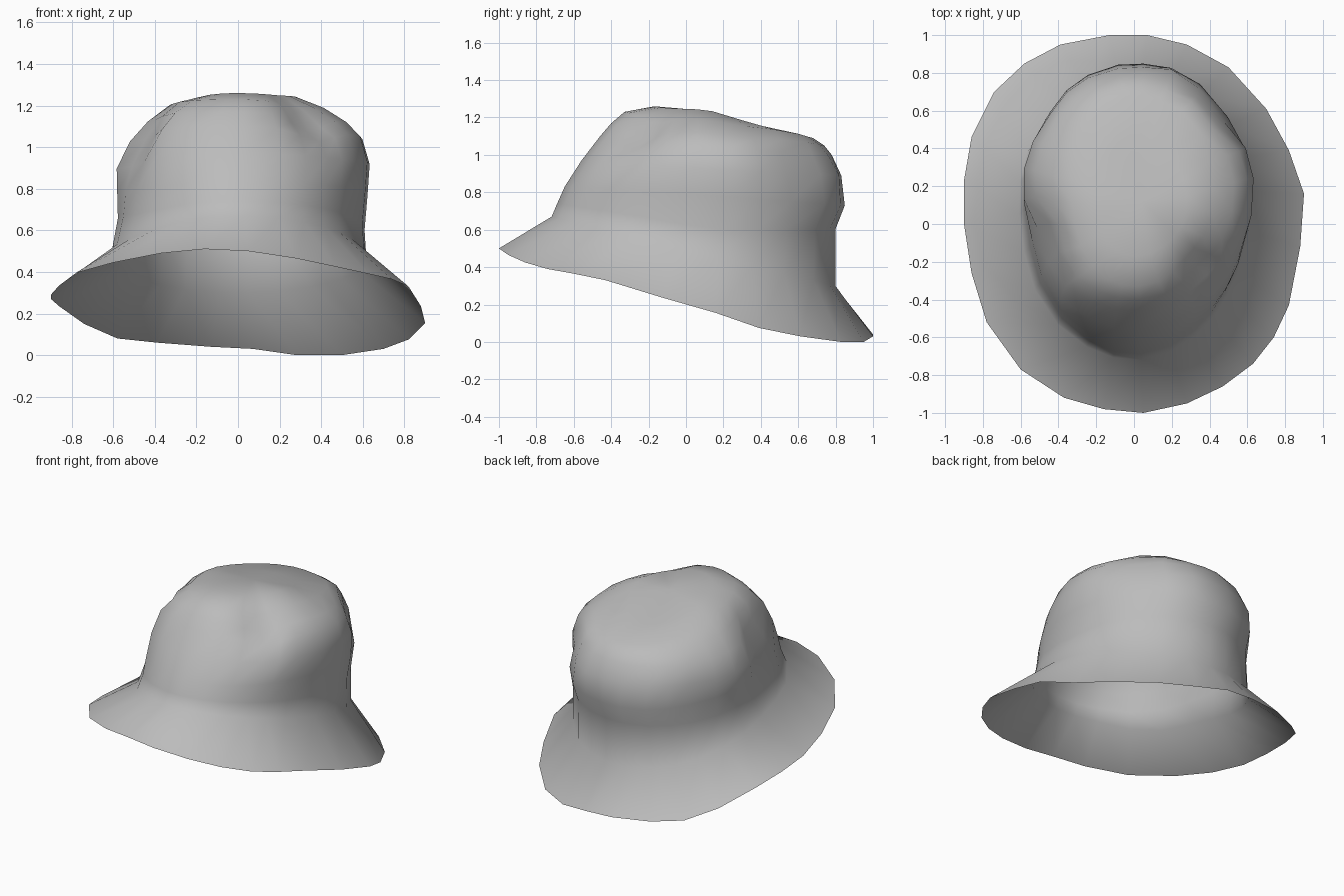
import bpy, bmesh, math
from mathutils import Vector

# Wavy outline of the brim edge
BRIM = [
    (0.07, 1.0, 0.03), (-0.13, 1.0, 0.04), (-0.39, 0.95, 0.06), (-0.58, 0.85, 0.08),
    (-0.74, 0.70, 0.15), (-0.86, 0.46, 0.235), (-0.90, 0.23, 0.27), (-0.90, 0.0, 0.29),
    (-0.86, -0.26, 0.335), (-0.78, -0.52, 0.395), (-0.60, -0.77, 0.445),
    (-0.37, -0.92, 0.49), (-0.16, -0.98, 0.51), (0.05, -1.0, 0.50), (0.28, -0.95, 0.465),
    (0.47, -0.86, 0.425), (0.63, -0.74, 0.39), (0.74, -0.60, 0.365), (0.82, -0.43, 0.33),
    (0.88, -0.12, 0.235), (0.90, 0.16, 0.155), (0.82, 0.39, 0.075), (0.70, 0.61, 0.03),
    (0.50, 0.83, 0.0), (0.28, 0.95, 0.0),
]
SEGMENTS = len(BRIM)

# Crown rings: centre y, then (reach, height) at front, back, right and left
RINGS = [
    (0.13, (-0.72, 0.67), (0.80, 0.30), (0.62, 0.46), (-0.61, 0.48)),   # crown base
    (0.16, (-0.69, 0.74), (0.80, 0.60), (0.61, 0.60), (-0.58, 0.65)),   # waist
    (0.18, (-0.65, 0.83), (0.85, 0.73), (0.625, 0.78), (-0.585, 0.78)),
    (0.20, (-0.56, 0.97), (0.83, 0.89), (0.635, 0.92), (-0.59, 0.89)),
    (0.20, (-0.46, 1.10), (0.78, 1.00), (0.60, 1.04), (-0.53, 1.02)),   # shoulder
    (0.18, (-0.40, 1.17), (0.74, 1.05), (0.53, 1.11), (-0.44, 1.12)),
    (0.16, (-0.33, 1.23), (0.68, 1.09), (0.42, 1.18), (-0.33, 1.20)),   # top edge
    (0.12, (-0.17, 1.26), (0.45, 1.14), (0.28, 1.24), (-0.20, 1.225)),
]

# Soft creases and bulges in the cloth: centre, radius, push
DENTS = [
    ((0.34, -0.23, 1.12), 0.14, (-0.03, 0.03, -0.09)),   # front right hollow
    ((-0.49, -0.11, 1.00), 0.16, (0.09, 0.04, -0.02)),   # left hollow
    ((0.47, 0.60, 0.98), 0.18, (-0.045, -0.045, 0.0)),   # back right pinch
    ((0.34, 0.56, 1.12), 0.15, (0.03, 0.03, 0.01)),      # back right corner
    ((0.27, 0.78, 0.85), 0.14, (0.0, 0.03, 0.0)),
    ((-0.50, 0.56, 0.85), 0.15, (0.02, -0.015, 0.0)),
    ((-0.35, -0.25, 1.08), 0.18, (-0.03, -0.03, 0.01)),  # front left bulge
    ((-0.46, -0.40, 0.57), 0.25, (-0.015, -0.015, -0.03)),
]


def ring_point(ring, angle):
    """Point on an uneven, tilted oval, pushed by the dents."""
    cy, front, back, right, left = ring
    c, s = math.cos(angle), math.sin(angle)
    end = back if s > 0 else front
    x = c * right[0] if c > 0 else -c * left[0]
    y = cy + abs(s) * (end[0] - cy)
    side_z = left[1] + (right[1] - left[1]) * (1 + c) / 2
    p = Vector((x, y, side_z + (end[1] - side_z) * abs(s)))
    moved = p.copy()
    for centre, radius, push in DENTS:
        d = (p - Vector(centre)).length / radius
        moved += Vector(push) * math.exp(-d * d)
    return moved


# Hat: one open cloth shell lofted from brim edge to crown top
bm = bmesh.new()
angles = [math.atan2((y - 0.1) / (0.9 if y > 0.1 else 1.1), x / 0.9) for x, y, z in BRIM]
loops = [[bm.verts.new(p) for p in BRIM]]
for ring in RINGS:
    loops.append([bm.verts.new(ring_point(ring, a)) for a in angles])
for low, high in zip(loops, loops[1:]):
    for k in range(SEGMENTS):
        n = (k + 1) % SEGMENTS
        bm.faces.new((low[k], low[n], high[n], high[k]))
tip = bm.verts.new((0.04, 0.12, 1.235))
for k in range(SEGMENTS):
    bm.faces.new((loops[-1][k], loops[-1][(k + 1) % SEGMENTS], tip))
bmesh.ops.recalc_face_normals(bm, faces=bm.faces)
for f in bm.faces:
    f.smooth = True

mesh = bpy.data.meshes.new("bucket_hat")
bm.to_mesh(mesh)
bm.free()
cloth = bpy.data.materials.new("grey cloth")
cloth.diffuse_color = (0.5, 0.5, 0.5, 1)
mesh.materials.append(cloth)
hat = bpy.data.objects.new("bucket_hat", mesh)
bpy.context.collection.objects.link(hat)
